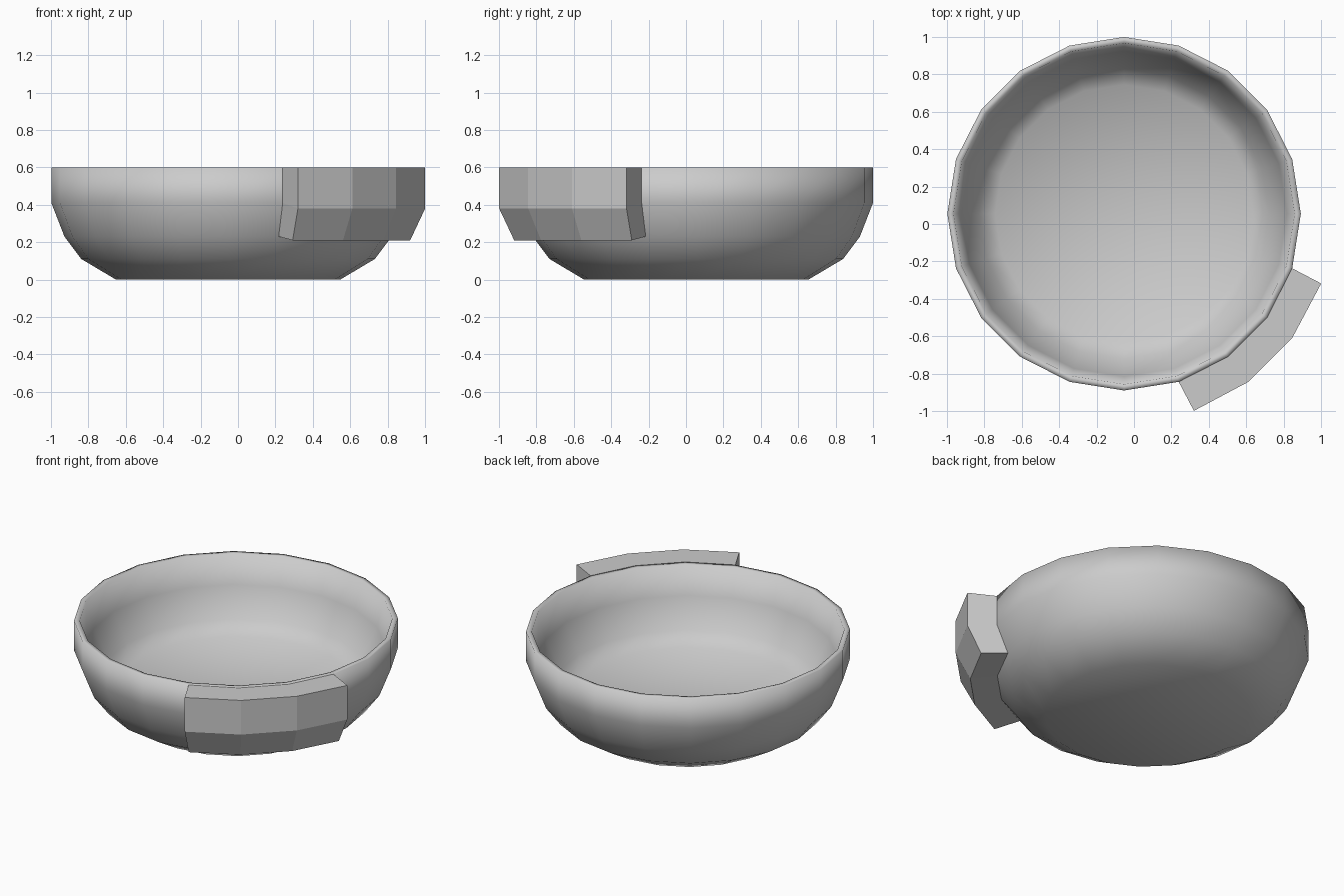
import bpy, bmesh
from math import sin, cos, radians

if "Cube" in bpy.data.objects:
    bpy.data.objects.remove(bpy.data.objects["Cube"])

CX, CY = -0.053, 0.055   # bowl axis, offset so bowl plus grip is centred


def point(r, deg, z):
    return (CX + r * cos(radians(deg)), CY + r * sin(radians(deg)), z)


def finish(bm, name, smooth):
    bmesh.ops.recalc_face_normals(bm, faces=bm.faces)
    for f in bm.faces:
        f.smooth = smooth
    mesh = bpy.data.meshes.new(name)
    bm.to_mesh(mesh)
    bm.free()
    obj = bpy.data.objects.new(name, mesh)
    bpy.context.collection.objects.link(obj)
    return obj


# Bowl: 20-sided lathe of outer wall, rim and inner wall, closed by two caps
SIDES = 20
profile = [(0.60, 0.0), (0.785, 0.11), (0.875, 0.23), (0.945, 0.41),
           (0.945, 0.60), (0.912, 0.60),
           (0.87, 0.42), (0.775, 0.24), (0.69, 0.17)]
bm = bmesh.new()
rings = [[bm.verts.new(point(r, 18 * i, z)) for i in range(SIDES)]
         for r, z in profile]
for a, b in zip(rings, rings[1:]):
    for i in range(SIDES):
        j = (i + 1) % SIDES
        bm.faces.new((a[i], a[j], b[j], b[i]))
for ring, z in ((rings[0], 0.0), (rings[-1], 0.165)):
    centre = bm.verts.new((CX, CY, z))
    for i in range(SIDES):
        bm.faces.new((ring[i], ring[(i + 1) % SIDES], centre))
finish(bm, "bowl", True)

# Grip: faceted block that follows three sides of the bowl
inner = [(0.945, 0.60), (0.945, 0.41), (0.875, 0.23)]
outer = [(1.033, 0.21), (1.118, 0.38), (1.118, 0.60)]
bm = bmesh.new()
sections = []
for k in (-1.5, -0.5, 0.5, 1.5):
    sections.append([bm.verts.new(point(r, -45 + 18 * k, z)) for r, z in inner] +
                    [bm.verts.new(point(r, -45 + 17 * k, z)) for r, z in outer])
for a, b in zip(sections, sections[1:]):
    for i in range(2, 6):            # underside, outer faces and top
        j = (i + 1) % 6
        bm.faces.new((a[i], a[j], b[j], b[i]))
for s in (sections[0], sections[-1]):  # end faces
    bm.faces.new((s[0], s[1], s[4], s[5]))
    bm.faces.new((s[1], s[2], s[3], s[4]))
finish(bm, "side_grip", False)
